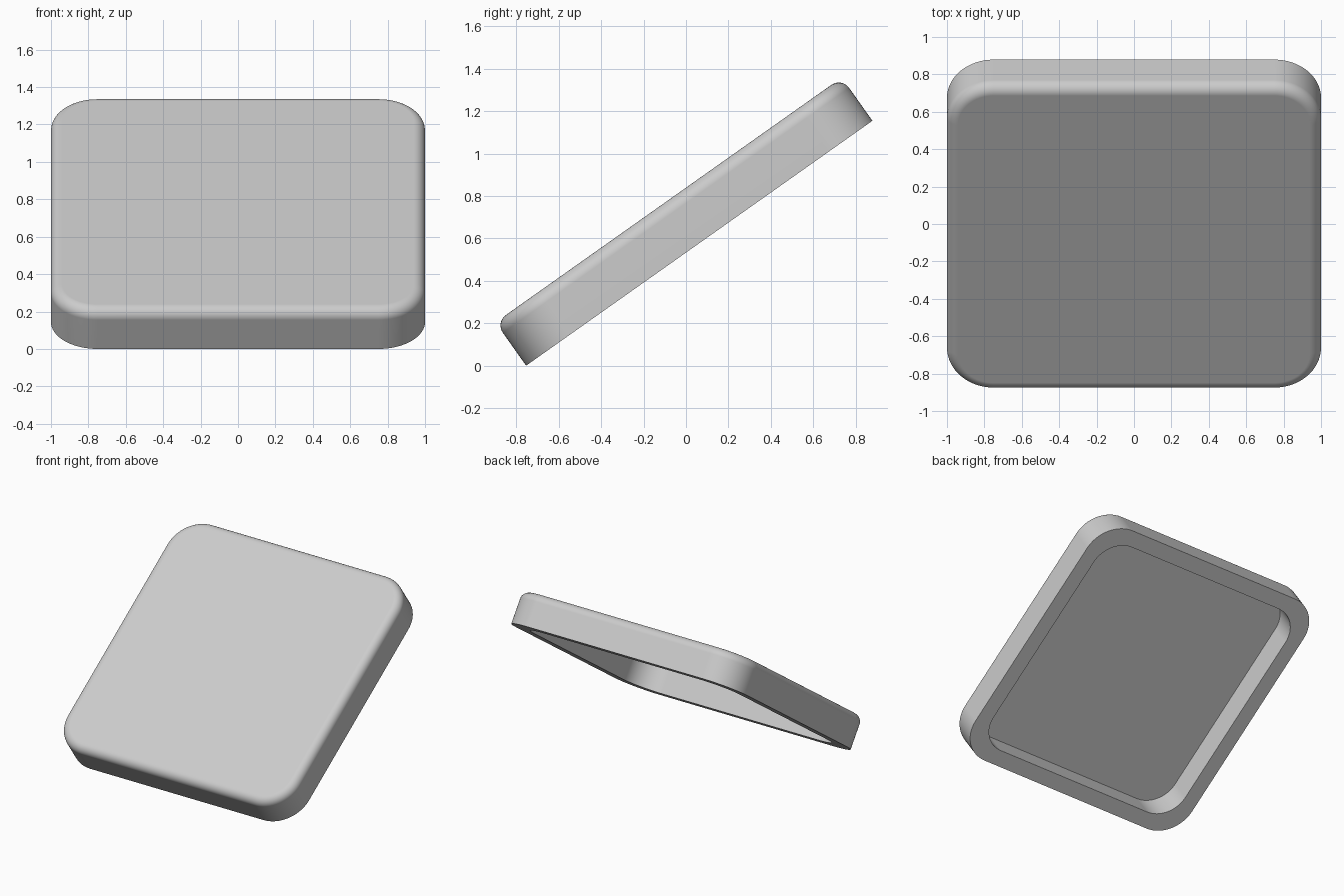
import bpy, bmesh
from math import sin, cos, pi, asin, sqrt
from mathutils import Matrix

cube = bpy.data.objects.get("Cube")
if cube:
    bpy.data.objects.remove(cube)

THICK, CORNER, FILLET = 0.25, 0.25, 0.06
TILT = asin(1 / sqrt(3))
STEPS = 16

grey = bpy.data.materials.new("light_grey")
grey.use_nodes = True
colour = (0.6, 0.6, 0.6, 1)
grey.diffuse_color = colour
grey.node_tree.nodes["Principled BSDF"].inputs["Base Color"].default_value = colour

bm = bmesh.new()


def ring(half, radius, z):
    """Rounded square of vertices, anticlockwise from above."""
    verts = []
    for q in range(4):
        mid = (q + 0.5) * pi / 2
        reach = (half - radius) * sqrt(2)
        for i in range(STEPS + 1):
            a = (q + i / STEPS) * pi / 2
            verts.append(bm.verts.new((reach * cos(mid) + radius * cos(a),
                                       reach * sin(mid) + radius * sin(a), z)))
    return verts


def bridge(a, b):
    for i in range(len(a)):
        j = (i + 1) % len(a)
        bm.faces.new((a[i], a[j], b[j], b[i]))


# Recess floor and wall, underside rim, then outer wall
floor = ring(0.885, 0.21, 0.195)
rings = [floor, ring(0.885, 0.21, 0), ring(1, CORNER, 0)]

# Rounded upper edge
for k in range(9):
    a = k / 8 * pi / 2
    inset = FILLET * (1 - cos(a))
    rings.append(ring(1 - inset, CORNER - inset, THICK - FILLET + FILLET * sin(a)))
for a, b in zip(rings, rings[1:]):
    bridge(a, b)
bm.faces.new(rings[-1])
bm.faces.new(floor)
bmesh.ops.recalc_face_normals(bm, faces=bm.faces)

# Lean the slab back with its lower front edge on the ground
bm.transform(Matrix.Translation((0, 0.0625, sin(TILT))) @ Matrix.Rotation(TILT, 4, 'X'))

mesh = bpy.data.meshes.new("tilted_cap")
bm.to_mesh(mesh)
bm.free()
mesh.materials.append(grey)
cap = bpy.data.objects.new("tilted_cap", mesh)
bpy.context.collection.objects.link(cap)

# Soft shading with crisp rim edges
bpy.context.view_layer.objects.active = cap
cap.select_set(True)
bpy.ops.object.shade_smooth_by_angle(angle=pi / 6)
weighted = cap.modifiers.new("flat_top_normals", 'WEIGHTED_NORMAL')
weighted.keep_sharp = True
